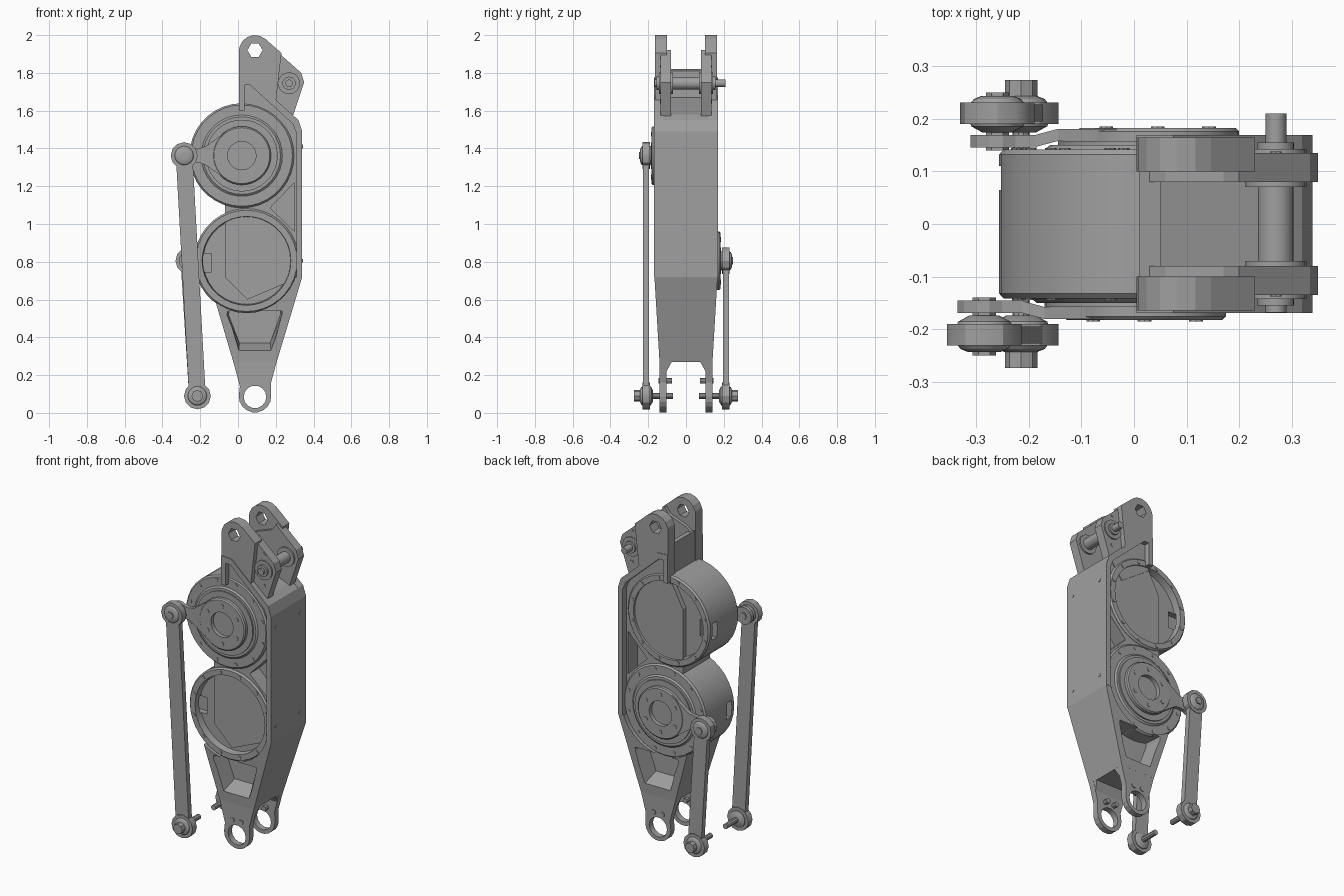
import bpy, bmesh, math
from math import pi, sin, cos
from mathutils import Matrix, Vector

cube = bpy.data.objects.get("Cube")
if cube:
    bpy.data.objects.remove(cube, do_unlink=True)

metal = bpy.data.materials.new("grey metal")
metal.use_nodes = True
GREY = (0.35, 0.35, 0.35, 1)
metal.diffuse_color = GREY
metal.node_tree.nodes["Principled BSDF"].inputs["Base Color"].default_value = GREY


def finish(name, bm, smooth=False):
    bmesh.ops.recalc_face_normals(bm, faces=bm.faces[:])
    mesh = bpy.data.meshes.new(name)
    bm.to_mesh(mesh)
    bm.free()
    mesh.materials.append(metal)
    obj = bpy.data.objects.new(name, mesh)
    bpy.context.collection.objects.link(obj)
    if smooth:
        bpy.ops.object.select_all(action='DESELECT')
        obj.select_set(True)
        bpy.context.view_layer.objects.active = obj
        bpy.ops.object.shade_smooth_by_angle(angle=math.radians(30))
    return obj


def prism(name, outline, y0, y1, adjust=None):
    """Extrude an (x, z) outline from y0 to y1."""
    bm = bmesh.new()
    a = [bm.verts.new((x, y0, z)) for x, z in outline]
    b = [bm.verts.new((x, y1, z)) for x, z in outline]
    bm.faces.new(a)
    bm.faces.new(b)
    for i in range(len(a)):
        j = (i + 1) % len(a)
        bm.faces.new((a[i], a[j], b[j], b[i]))
    if adjust:
        for v in bm.verts:
            v.co = adjust(v.co.copy())
    return finish(name, bm)


def lathe(name, cx, cz, profile, side=1, seg=32):
    """Revolve (radius, y) points about an axis along y."""
    bm = bmesh.new()
    verts = [bm.verts.new((r, y * side, 0)) for r, y in profile]
    edges = [bm.edges.new(p) for p in zip(verts, verts[1:])]
    bmesh.ops.spin(bm, geom=verts + edges, cent=(0, 0, 0), axis=(0, 1, 0),
                   angle=2 * pi, steps=seg)
    bmesh.ops.remove_doubles(bm, verts=bm.verts[:], dist=0.0005)
    bmesh.ops.translate(bm, verts=bm.verts[:], vec=(cx, 0, cz))
    return finish(name, bm, True)


def rod(name, cx, cz, r, y0, y1, seg=16):
    return lathe(name, cx, cz, [(0, y0), (r, y0), (r, y1), (0, y1)], 1, seg)


def arc(cx, cz, r, a0, a1, n):
    return [(cx + r * cos(math.radians(a0 + (a1 - a0) * i / n)),
             cz + r * sin(math.radians(a0 + (a1 - a0) * i / n))) for i in range(n + 1)]


def cut(target, cutter):
    mod = target.modifiers.new("cut", 'BOOLEAN')
    mod.operation, mod.solver, mod.object = 'DIFFERENCE', 'EXACT', cutter
    cutter.hide_render = True
    cutter.hide_set(True)
    cutter.display_type = 'WIRE'


def bolts(name, cx, cz, radius, count, y, side, r=0.011):
    bm = bmesh.new()
    for i in range(count):
        a = 2 * pi * (i + 0.5) / count
        m = Matrix.Translation((cx + radius * cos(a), y * side, cz + radius * sin(a)))
        bmesh.ops.create_cone(bm, cap_ends=True, segments=8, radius1=r, radius2=r,
                              depth=0.006, matrix=m @ Matrix.Rotation(pi / 2, 4, 'X'))
    finish(name, bm)


# Main housing with a triangular pocket between the drums on each face
core = prism("housing_core", [(0.01, 1.6), (0.02, 1.67), (0.05, 1.67), (0.28, 1.58),
             (0.33, 1.5), (0.33, 0.72), (0.05, 0.6), (-0.07, 0.72), (-0.07, 1.45)], -0.13, 0.13)
wall = prism("side_wall", [(0.28, 1.58), (0.32, 1.55), (0.34, 1.49), (0.34, 0.72),
             (0.31, 0.72), (0.31, 1.49)], -0.167, 0.167)
for s, tag in ((-1, "front"), (1, "back")):
    cut(core, prism(tag + "_pocket_cutter", [(0.17, 1.085), (0.3, 1.22), (0.3, 0.96)],
                    s * 0.04, s * 0.2))


# Tapered lower housing
def taper(v):
    v.y *= 1 - 0.16 * (0.72 - v.z) / 0.45
    return v


lower = prism("lower_housing", [(-0.14, 0.66), (-0.14, 0.72), (0.34, 0.72), (0.205, 0.27),
              (-0.025, 0.27)], -0.167, 0.167, taper)
# flatten where the drum covers it
cut(lower, rod("drum_clearance_cutter", 0.045, 0.805, 0.272, -0.3, 0.3, 32))


def narrow(v):
    if abs(v.y) < 0.1:
        v.x = 0.08 + (v.x - 0.08) * 0.9
        v.z = max(v.z, 0.37)
    return v


for s, tag in ((-1, "front"), (1, "back")):
    cut(lower, prism(tag + "_lower_pocket_cutter", [(-0.065, 0.52), (-0.06, 0.54), (0.24, 0.54),
                     (0.24, 0.52), (0.18, 0.29), (0.0, 0.29)], s * 0.045, s * 0.25, narrow))

for s, tag in ((-1, "front"), (1, "back")):
    # Raised rim following the housing edge
    prism(tag + "_rim", [(0.005, 1.6), (0.005, 1.775), (0.075, 1.77), (0.32, 1.55), (0.34, 1.49),
          (0.34, 0.72), (0.31, 0.72), (0.31, 1.48), (0.29, 1.53), (0.065, 1.735), (0.035, 1.735),
          (0.035, 1.6)], s * 0.12, s * 0.169)
    # Upper fork: outer ear, inset lug and hole
    ear = prism(tag + "_upper_ear", [(0.005, 1.6), (0.005, 1.92)] + arc(0.09, 1.915, 0.085, 165, 48, 5)
                + [(0.23, 1.905), (0.2, 1.64), (0.08, 1.76), (0.03, 1.74), (0.03, 1.6)], s * 0.1, s * 0.165)
    cut(ear, rod(tag + "_ear_hole_cutter", 0.09, 1.92, 0.04, s * 0.05, s * 0.3, 6))
    prism(tag + "_upper_lug", [(0.01, 1.58), (0.01, 1.8), (0.06, 1.84), (0.17, 1.88), (0.2, 1.92),
          (0.335, 1.8), (0.35, 1.75), (0.29, 1.57), (0.2, 1.45)], s * 0.08, s * 0.135)
    lathe(tag + "_pin_boss", 0.27, 1.745, [(0, 0.155), (0.035, 0.155), (0.035, 0.143),
          (0.058, 0.143), (0.058, 0.07), (0, 0.07)], s, 20)
    bolts(tag + "_lug_bolts", 0.27, 1.745, 0.095, 2, 0.135, s)

    # Lower fork with bearing eye
    fork = prism(tag + "_lower_fork", [(-0.03, 0.29), (0.01, 0.14)] + arc(0.09, 0.088, 0.086, 180, 360, 9)
                 + [(0.175, 0.16), (0.21, 0.29)], s * 0.103, s * 0.14)
    cut(fork, rod(tag + "_fork_hole_cutter", 0.09, 0.085, 0.06, s * 0.05, s * 0.3, 14))
    prism(tag + "_fork_gusset", [(-0.025, 0.28), (0.207, 0.28), (0.19, 0.22), (-0.01, 0.22)],
          s * 0.07, s * 0.12, lambda v: Vector((v.x, math.copysign(0.103, v.y), v.z))
          if v.z < 0.25 and abs(v.y) < 0.1 else v)
    for x in (0.06, 0.12):
        rod(tag + "_fork_screw", x, 0.17, 0.015, s * 0.075, s * 0.145, 8)

    # Motor drum: output on one face, open cup on the other
    cx, cz = (0.02, 1.362) if s < 0 else (0.045, 0.805)
    drum = lathe(tag + "_drum", cx, cz, [(0, 0.158), (0.075, 0.158), (0.075, 0.183), (0.148, 0.183),
                 (0.155, 0.176), (0.155, 0.158), (0.19, 0.158), (0.19, 0.15), (0.205, 0.15),
                 (0.215, 0.142), (0.268, 0.142), (0.277, 0.132), (0.277, -0.132), (0.268, -0.142),
                 (0.235, -0.142), (0.23, -0.1), (0, -0.1)], s, 36)
    for x0, x1 in ((-0.32, -0.185), (0.185, 0.232)):
        cut(drum, prism(tag + "_drum_slot_cutter", [(cx + x0, cz - 0.06), (cx + x0, cz + 0.04),
                        (cx + x1, cz + 0.04), (cx + x1, cz - 0.06)], -s * 0.065, -s * 0.11))
    bolts(tag + "_rim_bolts", cx, cz, 0.25, 12, 0.142, s)
    bolts(tag + "_cup_bolts", cx, cz, 0.252, 12, 0.142, -s)
    bolts(tag + "_output_bolts", cx, cz, 0.113, 6, 0.183, s, 0.013)

    # Crank arm, stepped inward at its eye
    ex, ez = cx - 0.305, cz
    prism(tag + "_crank_arm", [(cx - 0.078, cz + 0.13), (cx - 0.19, cz + 0.05), (cx - 0.235, cz + 0.035),
          (cx - 0.235, cz - 0.035), (cx - 0.19, cz - 0.05), (cx - 0.078, cz - 0.13)], s * 0.158, s * 0.181,
          lambda v: Vector((v.x, v.y - s * 0.012, v.z)) if v.x < cx - 0.2 else v)
    prism(tag + "_crank_eye", [(cx - 0.23, cz - 0.035), (cx - 0.23, cz + 0.035)]
          + arc(ex, ez, 0.053, 50, 310, 9), s * 0.146, s * 0.169)

    # Push rod with eyes, ball joints and bolts
    fx, fz = -0.215, 0.09
    along = Vector((fx - ex, fz - ez)).normalized()
    nx, nz = -along.y * 0.044, along.x * 0.044
    prism(tag + "_push_rod", [(ex + nx, ez + nz), (fx + nx, fz + nz), (fx - nx, fz - nz),
          (ex - nx, ez - nz)], s * 0.195, s * 0.227)
    for part, x, z in (("upper", ex, ez), ("lower", fx, fz)):
        label = tag + "_" + part
        rod(label + "_rod_eye", x, z, 0.071, s * 0.19, s * 0.231, 12)
        lathe(label + "_ball_joint", x, z, [(0, 0.174), (0.028, 0.174), (0.05, 0.186), (0.055, 0.2),
              (0.055, 0.225), (0.045, 0.238), (0.03, 0.244), (0, 0.244)], s, 16)
    rod(tag + "_upper_joint_bolt", ex, ez, 0.022, s * 0.14, s * 0.25, 6)
    rod(tag + "_lower_joint_bolt", fx, fz, 0.016, s * 0.07, s * 0.25, 10)
    rod(tag + "_lower_bolt_head", fx, fz, 0.031, s * 0.24, s * 0.274, 8)

# Cross wall between the upper ears, pin and spacer
prism("ear_cross_wall", [(0.01, 1.6), (0.01, 1.82), (0.05, 1.81), (0.05, 1.6)], -0.1, 0.1)
rod("lug_spacer", 0.27, 1.745, 0.034, -0.09, 0.09, 20)
rod("lug_pin", 0.27, 1.745, 0.02, -0.168, 0.21, 14)

# Screws on the side wall
bm = bmesh.new()
for y in (-0.12, 0.11):
    for z in (0.805, 1.41):
        bmesh.ops.create_cone(bm, cap_ends=True, segments=8, radius1=0.01, radius2=0.01, depth=0.006,
                              matrix=Matrix.Translation((0.34, y, z)) @ Matrix.Rotation(pi / 2, 4, 'Y'))
finish("side_wall_screws", bm)
